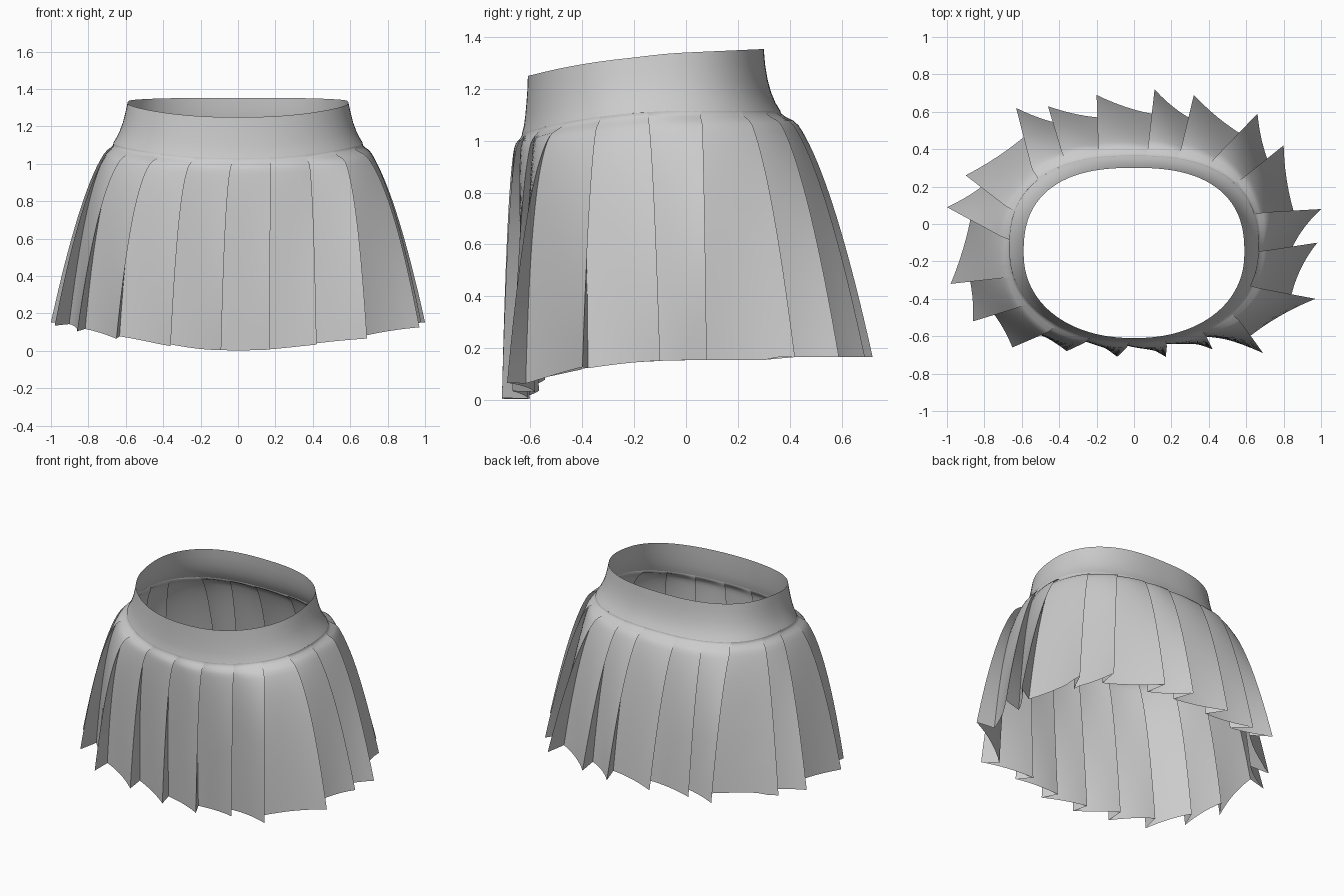
import bpy, bmesh, math
from mathutils import Vector

if "Cube" in bpy.data.objects:
    bpy.data.objects.remove(bpy.data.objects["Cube"])

# One row per pleat fold, clockwise from above: band x, band y, hem x, hem y
FOLDS = [
    (-.65, -.10, -1.0, .09), (-.64, .06, -.90, .26), (-.53, .23, -.63, .62),
    (-.37, .33, -.46, .63), (-.19, .36, -.20, .69), (.07, .37, .11, .72),
    (.24, .355, .32, .69), (.40, .32, .66, .59), (.55, .22, .80, .42),
    (.645, .06, 1.0, .08), (.65, -.15, .98, -.10), (.60, -.33, .97, -.40),
    (.51, -.44, .69, -.69), (.36, -.55, .42, -.67), (.18, -.61, .17, -.71),
    (0, -.625, -.09, -.71), (-.2, -.605, -.36, -.68), (-.37, -.54, -.65, -.66),
    (-.53, -.42, -.86, -.52), (-.62, -.28, -.98, -.32)]
LEVELS = 24
PANEL = 7


def side(x, y):
    """0 at the front centre, 1 from the sides to the back."""
    return 1.0 if y > 0 else (x * x / (x * x + y * y + 1e-9)) ** 1.25


def finish(name, rows):
    """Skin closed rings of points into one smooth strip."""
    bm = bmesh.new()
    grid = [[bm.verts.new(p) for p in r] for r in rows]
    n = len(rows[0])
    for a, b in zip(grid, grid[1:]):
        for i in range(n):
            j = (i + 1) % n
            bm.faces.new((a[i], a[j], b[j], b[i]))
    bmesh.ops.recalc_face_normals(bm, faces=bm.faces)
    me = bpy.data.meshes.new(name)
    bm.to_mesh(me)
    bm.free()
    ob = bpy.data.objects.new(name, me)
    bpy.context.collection.objects.link(ob)
    bpy.ops.object.select_all(action='DESELECT')
    ob.select_set(True)
    bpy.context.view_layer.objects.active = ob
    bpy.ops.object.shade_smooth_by_angle(angle=math.radians(40))


def oval(x, y, hw, y0, y1):
    """Push a point radially onto a rounded oval that is squarer at the back."""
    cy, hy = (y0 + y1) / 2, (y1 - y0) / 2
    n = 2.5 if y > cy else 2.15
    r = (abs(x / hw) ** n + abs((y - cy) / hy) ** n) ** (1 / n)
    return Vector((x / r, cy + (y - cy) / r))


# Waistband: an oval strip, lower at the front and flaring at the bottom
# (down fraction, half width, front y, back y)
BAND = [(0, .59, -.61, .30), (.25, .602, -.612, .305), (.5, .616, -.616, .315),
        (.7, .632, -.62, .328), (.87, .65, -.625, .345), (1, .667, -.632, .364)]
rows = []
for f, hw, y0, y1 in BAND:
    row = []
    for k in range(120):
        a = 2 * math.pi * k / 120
        x, y = oval(math.cos(a), (y0 + y1) / 2 + math.sin(a), hw, y0, y1)
        w = side(x, y)
        top = 1.25 + .09 * w + .045 * max(-.2, min(y, .35)) * w
        bottom = 1.03 + .085 * w
        row.append((x, y, top + (bottom - top) * f))
    rows.append(row)
finish("waistband", rows)


# Pleats: each panel runs from its outer fold inward under the next fold
def fold_at(i, u):
    bx, by, hx, hy = FOLDS[i % len(FOLDS)]
    n = Vector((hx, 1.7 * hy)).normalized()
    front = max(0, -n.y)
    f = u ** (.6 - .32 * front ** 2)
    outer = Vector((bx + (hx - bx) * f, by + (hy - by) * f))
    depth = .015 + (.12 - .03 * front) * u ** .8
    overlap = .06 - .025 * front ** 3
    return outer, outer - n * depth + Vector((n.y, -n.x)) * overlap


rows = []
for l in range(LEVELS + 1):
    u = (l / LEVELS) ** 1.8
    join = min(1, u / .05)
    join = join * join * (3 - 2 * join)
    row = []
    for i in range(len(FOLDS)):
        p = fold_at(i, u)[0]
        q = fold_at(i + 1, u)[1]
        a, b = FOLDS[i], FOLDS[(i + 1) % len(FOLDS)]
        n = Vector((a[2] + b[2], 1.7 * (a[3] + b[3]))).normalized()
        for k in range(PANEL + 1):
            t = k / PANEL
            # panels bow out near the band and hollow slightly at the hem
            bow = (.018 - .035 * u) * 4 * t * (1 - t)
            c = p.lerp(q, t) + n * bow
            c = oval(c.x, c.y, *BAND[-1][1:]).lerp(c, join)
            w = side(*c)
            top = 1.03 + .085 * w
            hem = .003 + .15 * w + (.012 if c.y > .3 else 0)
            row.append((c.x, c.y, top + (hem - top) * u))
    rows.append(row)
finish("pleated_skirt", rows)
